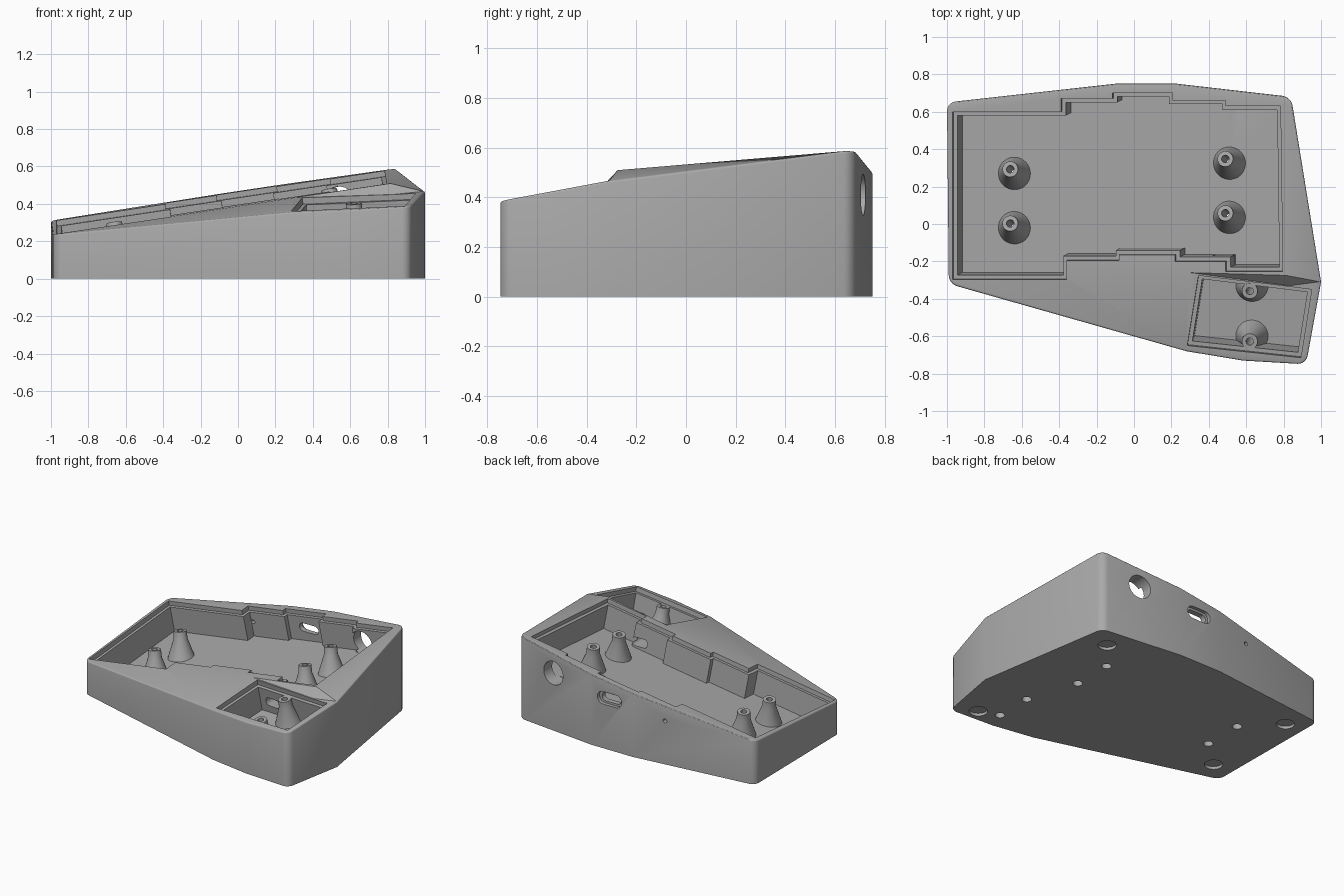
import bpy, bmesh, math
from mathutils import Vector

if "Cube" in bpy.data.objects:
    bpy.data.objects.remove(bpy.data.objects["Cube"], do_unlink=True)

grey = bpy.data.materials.new("matte grey")
grey.use_nodes = True
grey.diffuse_color = (0.4, 0.4, 0.4, 1)
grey.node_tree.nodes["Principled BSDF"].inputs["Base Color"].default_value = (0.4, 0.4, 0.4, 1)

MAIN = (0.409, 0.15, 0.08)      # sloped deck planes: z = c + a*x + b*y
THUMB = (0.452, 0.066, 0.17)
DEPTH = 0.2


def height(plane, x, y):
    return plane[0] + plane[1] * x + plane[2] * y


def finish(bm, name):
    bmesh.ops.recalc_face_normals(bm, faces=bm.faces)
    me = bpy.data.meshes.new(name)
    bm.to_mesh(me)
    bm.free()
    ob = bpy.data.objects.new(name, me)
    bpy.context.collection.objects.link(ob)
    me.materials.append(grey)
    return ob


def smooth(ob):
    bpy.ops.object.select_all(action='DESELECT')
    ob.select_set(True)
    bpy.context.view_layer.objects.active = ob
    bpy.ops.object.shade_smooth_by_angle(angle=math.radians(30))


def cut(cutter):
    """Subtract a cutter from the case, then discard it."""
    cutter.hide_render = True
    bpy.context.view_layer.objects.active = case
    mod = case.modifiers.new("cut", 'BOOLEAN')
    mod.operation, mod.solver, mod.object = 'DIFFERENCE', 'EXACT', cutter
    bpy.ops.object.modifier_apply(modifier=mod.name)
    bpy.data.objects.remove(cutter, do_unlink=True)


def inset(poly, d):
    """Move every side of a counter-clockwise outline inwards by d."""
    out = []
    for i, p in enumerate(poly):
        p = Vector(p)
        u = (p - Vector(poly[i - 1])).normalized()
        v = (Vector(poly[(i + 1) % len(poly)]) - p).normalized()
        n, m = Vector((-u.y, u.x)), Vector((-v.y, v.x))
        out.append(p + (n + m) * d / (1 + n.dot(m)))
    return out


def pocket(poly, plane, up, down):
    """Prism square to a sloped deck, from above it to a depth below it."""
    bm = bmesh.new()
    n = Vector((-plane[1], -plane[2], 1))
    deck = [Vector((x, y, height(plane, x, y))) for x, y in poly]
    top = [bm.verts.new(p + n * up) for p in deck]
    low = [bm.verts.new(p - n * down) for p in deck]
    bm.faces.new(top)
    bm.faces.new(low[::-1])
    for i in range(len(poly)):
        bm.faces.new((low[i - 1], low[i], top[i], top[i - 1]))
    return finish(bm, "pocket_cutter")


def rod(start, end, r, stretch=0.0):
    """Cylinder between two points; stretch widens it along x into a slot."""
    start, end = Vector(start), Vector(end)
    axis = end - start
    bm = bmesh.new()
    bmesh.ops.create_cone(bm, cap_ends=True, segments=32, radius1=r, radius2=r, depth=axis.length)
    for v in bm.verts:
        if abs(v.co.x) > 1e-4:
            v.co.x += math.copysign(stretch, v.co.x)
    bmesh.ops.rotate(bm, verts=bm.verts, matrix=axis.to_track_quat('Z', 'Y').to_matrix())
    bmesh.ops.translate(bm, verts=bm.verts, vec=(start + end) / 2)
    return finish(bm, "hole_cutter")


# Outer shell: outline walls with two sloped decks and a side facet
OUTLINE = {'A': (-0.99, -0.32), 'B': (0.28, -0.68), 'C': (0.58, -0.73), 'D': (0.92, -0.75),
           'E': (1.0, -0.31), 'F': (0.84, 0.68), 'G': (0.23, 0.75), 'H': (-0.1, 0.75), 'I': (-1.0, 0.65)}
INNER = {'J': (0.815, -0.275), 'K': (0.3, -0.26), 'L': (0.83, -0.33)}
bm = bmesh.new()
top, low = {}, {}
for k, (x, y) in {**OUTLINE, **INNER}.items():
    top[k] = bm.verts.new((x, y, height(THUMB if k in 'BCDEL' else MAIN, x, y)))
for k, (x, y) in OUTLINE.items():
    low[k] = bm.verts.new((x, y, 0))
for loop in ('ABK', 'BCDELK', 'KLJ', 'LEJ', 'EFJ', 'AKJFGHI'):
    bm.faces.new([top[k] for k in loop])
ring = list(OUTLINE)
bm.faces.new([low[k] for k in reversed(ring)])
for i, k in enumerate(ring):
    j = ring[i - 1]
    bm.faces.new((low[j], low[k], top[k], top[j]))
bmesh.ops.recalc_face_normals(bm, faces=bm.faces)
corners = [bm.edges.get((low[k], top[k])) for k in 'ADFI']
bmesh.ops.bevel(bm, geom=corners, offset=0.045, offset_type='OFFSET', segments=5,
                profile=0.5, affect='EDGES', clamp_overlap=True)
bm.normal_update()
rim = [e for e in bm.edges if len(e.link_faces) == 2
       and max(f.normal.z for f in e.link_faces) > 0.5
       and abs(min(f.normal.z for f in e.link_faces)) < 0.1]
bmesh.ops.bevel(bm, geom=rim, offset=0.014, offset_type='OFFSET', segments=3,
                profile=0.5, affect='EDGES', clamp_overlap=True)
bmesh.ops.triangulate(bm, faces=[f for f in bm.faces if len(f.verts) > 4])
case = finish(bm, "case")

# Stepped main tray and thumb tray, each with a ledge around the opening
tray = [(-0.97, -0.297), (-0.36, -0.297), (-0.36, -0.195), (-0.08, -0.195), (-0.08, -0.165),
        (0.22, -0.165), (0.22, -0.2), (0.49, -0.2), (0.49, -0.255), (0.795, -0.255),
        (0.783, 0.63), (0.49, 0.63), (0.49, 0.66), (0.205, 0.66), (0.205, 0.7),
        (-0.115, 0.7), (-0.115, 0.67), (-0.39, 0.67), (-0.39, 0.6), (-0.97, 0.6)]
thumb = [(0.285, -0.65), (0.892, -0.715), (0.95, -0.35), (0.345, -0.275)]
for outline, plane in ((tray, MAIN), (thumb, THUMB)):
    cut(pocket(outline, plane, 0.1, 0.03))
    cut(pocket(inset(outline, 0.022), plane, 0.12, DEPTH))

# Cable passage between the trays
cut(rod((0.48, -0.42, 0.31), (0.48, -0.15, 0.31), 0.03, 0.03))


def standoff(name, x, y, plane, lean):
    """Flared screw post on a tray floor, with its screw hole through the base."""
    floor = Vector((x, y, height(plane, x, y) - DEPTH))
    axis = Vector((*lean, DEPTH - 0.035))
    h = axis.length
    cut(rod((x, y, -0.1), (x, y, floor.z - 0.04), 0.032))
    cut(rod(floor - axis * 0.4, floor + axis * 0.3, 0.02))
    bm = bmesh.new()
    profile = [(0.02, -0.02), (0.09, -0.02), (0.085, 0), (0.045, h * 0.68), (0.042, h), (0.02, h)]
    vs = [bm.verts.new((r, 0, z)) for r, z in profile]
    es = [bm.edges.new((vs[i - 1], vs[i])) for i in range(len(vs))]
    bmesh.ops.spin(bm, geom=vs + es, cent=(0, 0, 0), axis=(0, 0, 1), angle=math.tau, steps=32)
    bmesh.ops.remove_doubles(bm, verts=bm.verts, dist=1e-4)
    bmesh.ops.rotate(bm, verts=bm.verts, matrix=axis.to_track_quat('Z', 'Y').to_matrix())
    bmesh.ops.translate(bm, verts=bm.verts, vec=floor)
    smooth(finish(bm, name))


for side, x, y in (("right", -0.64, 0.275), ("left", 0.51, 0.33)):
    standoff(side + "_back_standoff", x, y, MAIN, (-0.022, 0.018))
    standoff(side + "_front_standoff", x, y - 0.29, MAIN, (-0.022, 0.018))
for end, y in (("back", -0.33), ("front", -0.6)):
    standoff("thumb_" + end + "_standoff", 0.63, y, THUMB, (-0.011, -0.028))

# Round port, recessed slot port and pinhole in the back wall
cut(rod((0.56, 0.85, 0.41), (0.54, 0.6, 0.41), 0.083))
cut(rod((0.08, 0.85, 0.36), (0.08, 0.725, 0.36), 0.045, 0.05))
cut(rod((0.08, 0.85, 0.36), (0.08, 0.6, 0.36), 0.03, 0.045))
cut(rod((-0.34, 0.85, 0.31), (-0.34, 0.6, 0.31), 0.014))

# Shallow foot recesses in the base
for x, y in ((0.68, 0.54), (-0.86, 0.5), (-0.84, -0.2), (0.77, -0.65)):
    cut(rod((x, y, -0.1), (x, y, 0.02), 0.06))

smooth(case)
